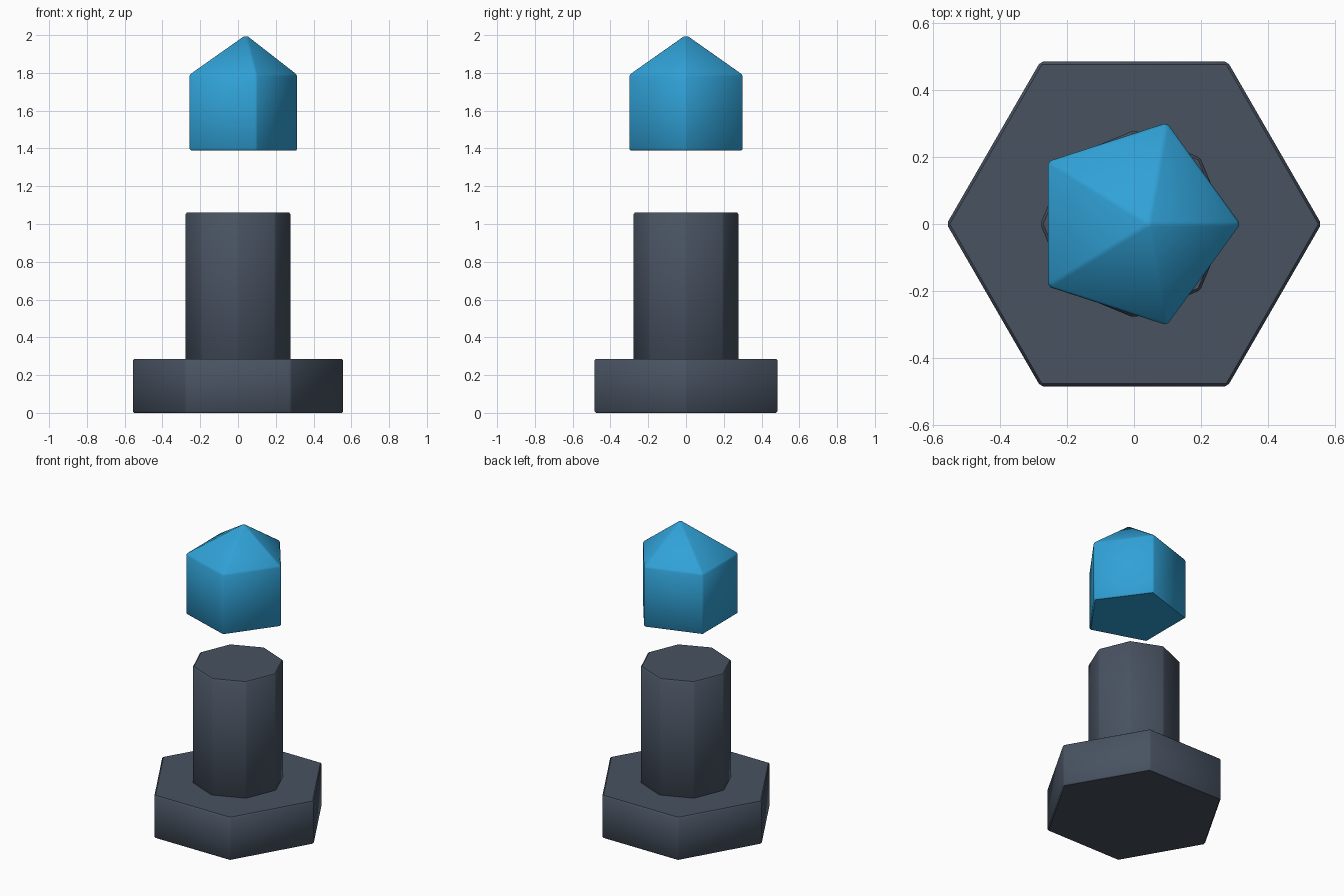
import bpy, bmesh
from math import cos, sin, pi, radians

if "Cube" in bpy.data.objects:
    bpy.data.objects.remove(bpy.data.objects["Cube"])


def prism(name, sides, radius, z0, z1, color, apex=None, bevel=0.008):
    """Upright prism with a corner on +x, flat-topped or pointed at apex."""
    bm = bmesh.new()
    ring = [(radius * cos(2 * pi * i / sides), radius * sin(2 * pi * i / sides))
            for i in range(sides)]
    low = [bm.verts.new((x, y, z0)) for x, y in ring]
    high = [bm.verts.new((x, y, z1)) for x, y in ring]
    bm.faces.new(low[::-1])
    tip = bm.verts.new(apex) if apex else None
    for i in range(sides):
        j = (i + 1) % sides
        bm.faces.new((low[i], low[j], high[j], high[i]))
        if tip:
            bm.faces.new((high[i], high[j], tip))
    if not tip:
        bm.faces.new(high)
    # Fine chamfer on every edge
    bmesh.ops.bevel(bm, geom=bm.edges[:], offset=bevel, segments=1,
                    affect='EDGES', profile=0.5)
    mesh = bpy.data.meshes.new(name)
    bm.to_mesh(mesh)
    bm.free()
    obj = bpy.data.objects.new(name, mesh)
    bpy.context.collection.objects.link(obj)
    mat = bpy.data.materials.new(name + "_color")
    mat.diffuse_color = color
    mat.use_nodes = True
    mat.node_tree.nodes["Principled BSDF"].inputs["Base Color"].default_value = mat.diffuse_color
    mesh.materials.append(mat)
    bpy.ops.object.select_all(action='DESELECT')
    obj.select_set(True)
    bpy.context.view_layer.objects.active = obj
    bpy.ops.object.shade_smooth_by_angle(angle=radians(40))
    return obj


stone = (0.065, 0.085, 0.12, 1)
blue = (0.03, 0.36, 0.68, 1)

# Hexagonal foot
prism("base", 6, 0.56, 0.0, 0.285, stone)
# Octagonal column standing on the foot
prism("pillar", 8, 0.28, 0.27, 1.06, stone)
# Floating five-sided crystal with an off-centre tip
prism("crystal", 5, 0.318, 1.39, 1.79, blue, apex=(0.045, 0, 2.003))
